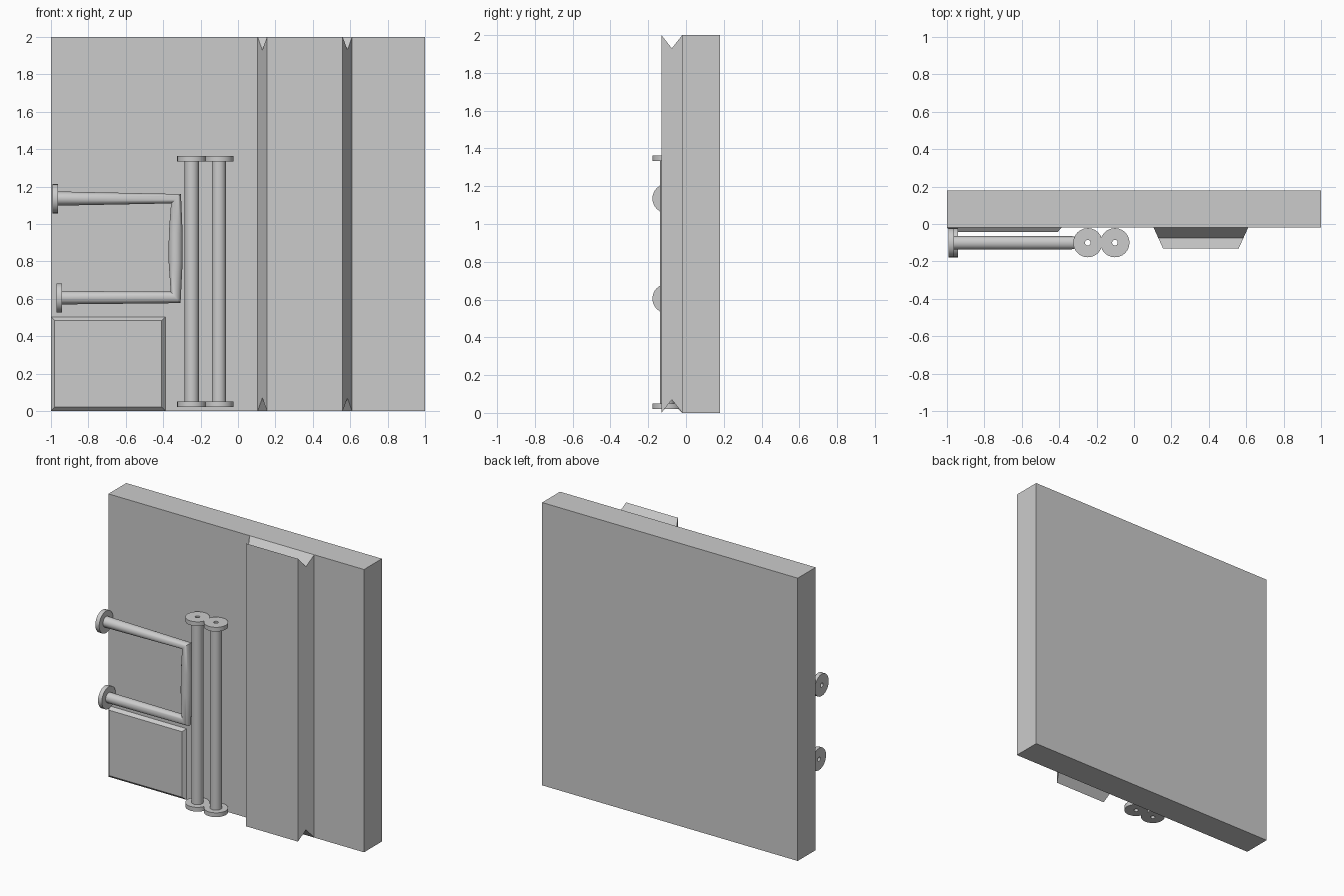
import bpy, bmesh
from math import sin, cos, tau
from mathutils import Vector

if "Cube" in bpy.data.objects:
    bpy.data.objects.remove(bpy.data.objects["Cube"])

N = 24


def make_object(name, verts, faces, smooth=False):
    mesh = bpy.data.meshes.new(name)
    mesh.from_pydata(verts, [], faces)
    bm = bmesh.new()
    bm.from_mesh(mesh)
    bmesh.ops.recalc_face_normals(bm, faces=bm.faces)
    bm.to_mesh(mesh)
    bm.free()
    ob = bpy.data.objects.new(name, mesh)
    bpy.context.collection.objects.link(ob)
    if smooth:
        bpy.ops.object.select_all(action='DESELECT')
        ob.select_set(True)
        bpy.context.view_layer.objects.active = ob
        bpy.ops.object.shade_smooth_by_angle(angle=0.6)
    return ob


def loft(name, rings, closed=False, caps=False, smooth=False):
    """Bridge a row of equal-length vertex rings."""
    n, m = len(rings[0]), len(rings)
    verts = [v for r in rings for v in r]
    faces = [(i * n + j, i * n + (j + 1) % n,
              (i + 1) % m * n + (j + 1) % n, (i + 1) % m * n + j)
             for i in range(m if closed else m - 1) for j in range(n)]
    if caps:
        faces += [tuple(range(n)), tuple(range((m - 1) * n, m * n))]
    return make_object(name, verts, faces, smooth)


def ring(center, u, v):
    return [Vector(center) + Vector(u) * cos(tau * i / N) + Vector(v) * sin(tau * i / N)
            for i in range(N)]


def flange(name, center, axis, r=0.078, hole=0.015, half=0.015):
    """Disc with a small central hole, facing along x or z."""
    a = Vector((1, 0, 0)) if axis == 'x' else Vector((0, 0, 1))
    u = Vector((0, 0, 1)) if axis == 'x' else Vector((1, 0, 0))
    v = Vector((0, 1, 0))
    c = Vector(center)
    prof = [(hole, -half), (r, -half), (r, half), (hole, half)]
    loft(name, [ring(c + a * h, u * q, v * q) for q, h in prof], closed=True, smooth=True)


def box_rect(x0, x1, z0, z1, y):
    return [(x0, y, z0), (x1, y, z0), (x1, y, z1), (x0, y, z1)]


# Wall slab
loft("wall_slab", [box_rect(-1, 1, 0, 2, -0.02), box_rect(-1, 1, 0, 2, 0.18)], caps=True)

# Low panel with bevelled rim
loft("low_panel", [box_rect(-1, -0.388, 0, 0.503, -0.02),
                   box_rect(-0.98, -0.408, 0.022, 0.485, -0.043)], caps=True)

# Pilaster: tapered, with V-notched top and bottom ends
loft("pilaster", [box_rect(0.105, 0.61, 0, 2, -0.02),
                  box_rect(0.13, 0.585, 0.07, 1.93, -0.075),
                  box_rect(0.155, 0.56, 0, 2, -0.13)], caps=True)

# Pair of upright pipes with end flanges
for side, x in (("left", -0.247), ("right", -0.102)):
    loft(f"upright_pipe_{side}",
         [ring((x, -0.1, z), (0.038, 0, 0), (0, 0.038, 0)) for z in (0.05, 1.335)],
         smooth=True)
    flange(f"upright_flange_{side}_top", (x, -0.1, 1.348), 'z')
    flange(f"upright_flange_{side}_bottom", (x, -0.1, 0.036), 'z')

# Bent pipe: each section is inner and outer edge point in the xz plane
sections = [((-0.965, 1.098), (-0.965, 1.174)),
            ((-0.358, 1.11), (-0.305, 1.16)),
            ((-0.37, 0.95), (-0.296, 0.95)),
            ((-0.371, 0.80), (-0.296, 0.80)),
            ((-0.36, 0.638), (-0.307, 0.577)),
            ((-0.945, 0.642), (-0.945, 0.57))]
rings = []
for (ix, iz), (ox, oz) in sections:
    rings.append(ring(((ix + ox) / 2, -0.1, (iz + oz) / 2),
                      ((ox - ix) / 2, 0, (oz - iz) / 2), (0, 0.035, 0)))
loft("bent_pipe", rings, smooth=True)
flange("bent_flange_top", (-0.977, -0.1, 1.135), 'x')
flange("bent_flange_bottom", (-0.956, -0.1, 0.605), 'x')
